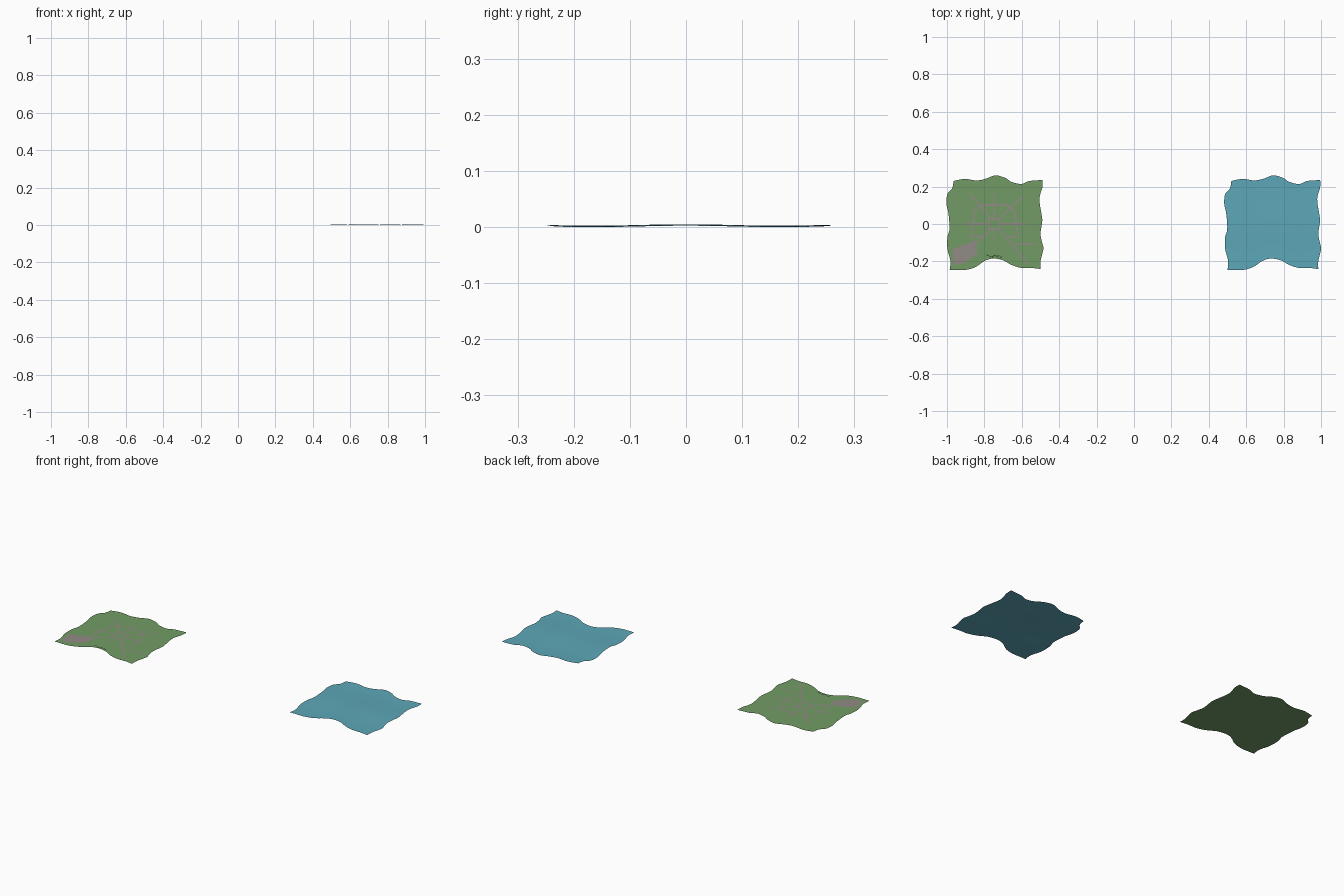
import bpy, bmesh, math
from mathutils import Vector

if "Cube" in bpy.data.objects:
    bpy.data.objects.remove(bpy.data.objects["Cube"])

CX = 0.7425      # sheet centres at x = -CX (land) and +CX (water)
LAND_Z = 0.0105


def material(name, rgb):
    m = bpy.data.materials.new(name)
    m.diffuse_color = (*rgb, 1)
    m.use_nodes = True
    m.node_tree.nodes["Principled BSDF"].inputs["Base Color"].default_value = m.diffuse_color
    return m


GREEN = material("grass", (0.17, 0.33, 0.13))
BLUE = material("water_blue", (0.11, 0.39, 0.48))
STONE = material("path_stone", (0.29, 0.26, 0.24))
DARK = material("dark_foliage", (0.03, 0.07, 0.025))

# wavy border curves relative to the sheet centre
TOP = [(-.222, .230), (-.163, .241), (-.100, .233), (-.050, .242), (.002, .260), (.055, .246),
       (.088, .225), (.141, .214), (.184, .230), (.253, .235)]
BOTTOM = [(-.243, -.246), (-.163, -.246), (-.105, -.230), (-.057, -.198), (-.014, -.185),
          (.040, -.193), (.088, -.219), (.141, -.235), (.195, -.235), (.243, -.241)]
LEFT = [(-.243, -.246), (-.239, -.198), (-.255, -.134), (-.255, -.070), (-.244, -.027),
        (-.249, .053), (-.260, .107), (-.255, .160), (-.230, .190), (-.222, .230)]
RIGHT = [(.243, -.241), (.243, -.198), (.258, -.134), (.253, -.107), (.243, -.053),
         (.252, .016), (.248, .053), (.237, .134), (.253, .198), (.253, .235)]


def along(pts, t):
    """Smooth Catmull-Rom point on a border curve, t in 0..1."""
    s = t * (len(pts) - 1)
    i = min(int(s), len(pts) - 2)
    f = s - i
    p0, p1, p2, p3 = (Vector(pts[max(0, min(len(pts) - 1, i + k))]) for k in (-1, 0, 1, 2))
    return 0.5 * (2 * p1 + (p2 - p0) * f + (2 * p0 - 5 * p1 + 4 * p2 - p3) * f * f
                  + (3 * p1 - p0 - 3 * p2 + p3) * f ** 3)


def finish(name, bm, mat, x=0, smooth=False):
    bmesh.ops.recalc_face_normals(bm, faces=bm.faces)
    me = bpy.data.meshes.new(name)
    bm.to_mesh(me)
    bm.free()
    me.materials.append(mat)
    if smooth:
        me.shade_smooth()
    ob = bpy.data.objects.new(name, me)
    ob.location.x = x
    bpy.context.collection.objects.link(ob)
    return ob


def sheet(name, x, height, mat, n=45):
    """Grid patch blended between the four border curves."""
    bm = bmesh.new()
    c00, c10, c01, c11 = (Vector(p) for p in (BOTTOM[0], BOTTOM[-1], TOP[0], TOP[-1]))
    rows = []
    for j in range(n + 1):
        v = j / n
        row = []
        for i in range(n + 1):
            u = i / n
            p = ((1 - v) * along(BOTTOM, u) + v * along(TOP, u)
                 + (1 - u) * along(LEFT, v) + u * along(RIGHT, v)
                 - ((1 - u) * (1 - v) * c00 + u * (1 - v) * c10
                    + (1 - u) * v * c01 + u * v * c11))
            row.append(bm.verts.new((p.x, p.y, height(p.x, p.y))))
        rows.append(row)
    for j in range(n):
        for i in range(n):
            bm.faces.new((rows[j][i], rows[j][i + 1], rows[j + 1][i + 1], rows[j + 1][i]))
    ob = finish(name, bm, mat, x, True)
    if ob.data.polygons[0].normal.z < 0:
        ob.data.flip_normals()


def flat_polys(name, polys, mat, z):
    bm = bmesh.new()
    for poly in polys:
        f = bm.faces.new([bm.verts.new((x, y, z)) for x, y in poly])
        f.normal_update()
        if f.normal.z < 0:
            f.normal_flip()
    me = bpy.data.meshes.new(name)
    bm.to_mesh(me)
    bm.free()
    me.materials.append(mat)
    ob = bpy.data.objects.new(name, me)
    ob.location.x = -CX
    bpy.context.collection.objects.link(ob)


def strip(x1, y1, x2, y2, w=0.009):
    d = Vector((x2 - x1, y2 - y1)).normalized() * w / 2
    n = Vector((-d.y, d.x))
    return [(x1 + n.x, y1 + n.y), (x2 + n.x, y2 + n.y), (x2 - n.x, y2 - n.y), (x1 - n.x, y1 - n.y)]


# land and water sheets
sheet("land", -CX, lambda x, y: LAND_Z, GREEN)
sheet("water", CX, lambda x, y: 0.0025 + 0.00125 * (math.sin(22 * x) + math.cos(19 * y)), BLUE)

# radiating paths and the broken ring road
paths = [
    (-.135, .160, -.028, .035), (.147, .147, .022, .030),
    (-.150, -.150, -.028, -.030), (.022, -.030, .172, -.210),
    (-.005, .027, -.005, .160), (-.160, 0, -.030, 0), (.022, 0, .170, 0),
    (-.075, .102, .058, .102), (-.110, .070, -.125, -.066), (.104, .070, .122, -.066),
    (-.125, -.068, -.070, -.068), (.058, -.068, .122, -.068),
    (-.075, .102, -.110, .070), (.058, .102, .104, .070), (.100, -.108, .222, -.108),
]
flat_polys("paths", [strip(*p) for p in paths], STONE, LAND_Z + 0.0006)

# central square
R = 0.027
square = [(-R, R, R, R), (-R, -R, R, -R), (-R, -R, -R, R), (R, -R, R, R)]
flat_polys("central_square", [strip(a - .005, b, c - .005, d) for a, b, c, d in square],
           STONE, LAND_Z + 0.0008)

# stepping stones leading south
flat_polys("stepping_stones", [strip(-.005, -.030 - .020 * k, -.005, -.043 - .020 * k)
                               for k in range(4)], STONE, LAND_Z + 0.0006)

# paved plaza
flat_polys("plaza", [[(-.228, -.134), (-.180, -.115), (-.104, -.086), (-.094, -.155),
                      (-.164, -.209), (-.222, -.219)]], STONE, LAND_Z + 0.0006)

# small dark plants by the southern inlet
flat_polys("plants", [strip(-.045 + .014 * k, -.166 - .008 * (k % 3),
                            -.034 + .014 * k, -.168 - .006 * (k % 2), .006)
                      for k in range(6)], DARK, LAND_Z + 0.0007)
